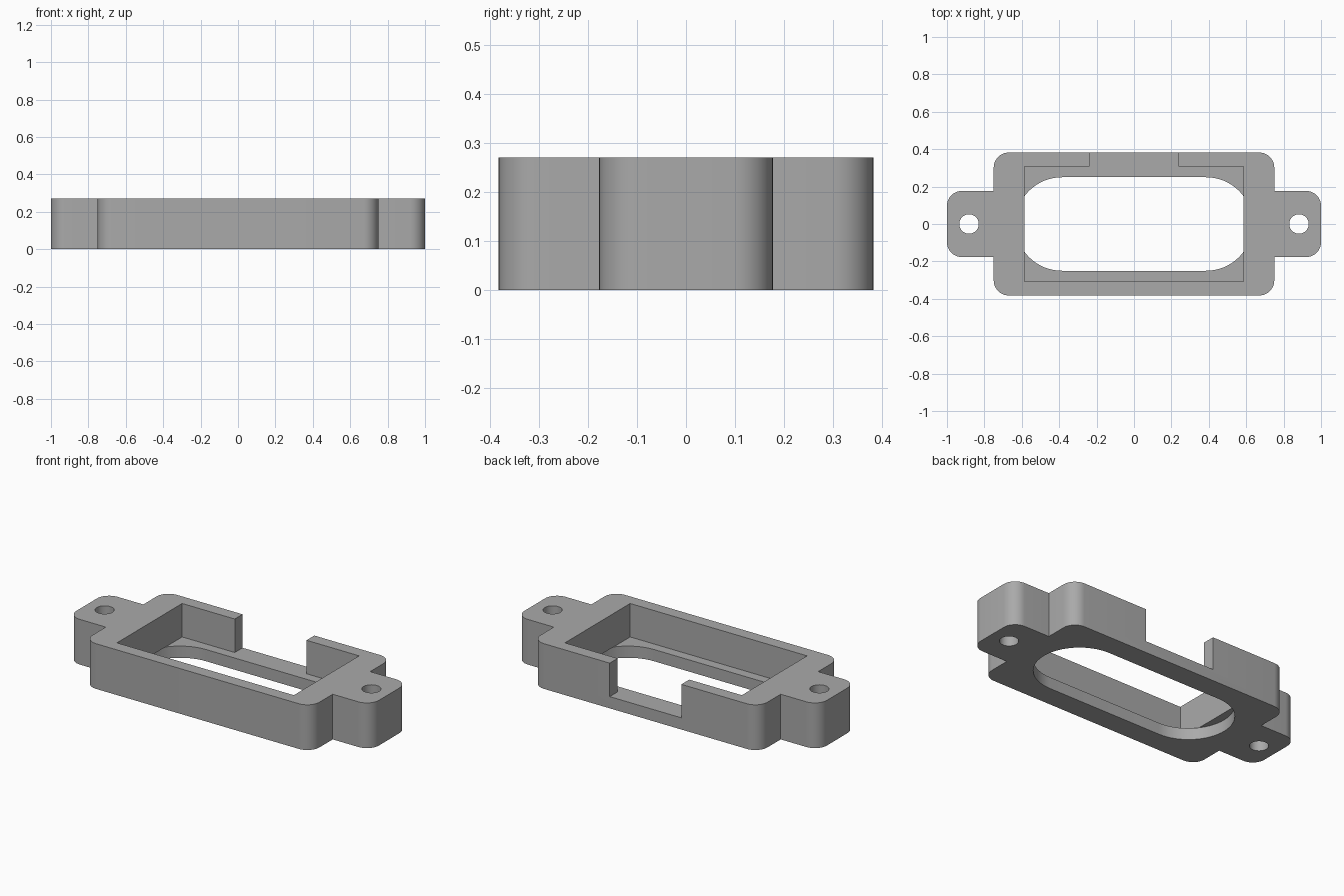
import bpy, bmesh, math
from mathutils import Vector

if "Cube" in bpy.data.objects:
    bpy.data.objects.remove(bpy.data.objects["Cube"], do_unlink=True)

HEIGHT, FLOOR = 0.27, 0.07
BODY_X, BODY_Y = 0.75, 0.382
TAB_X, TAB_Y = 1.0, 0.177
POCKET_X, POCKET_Y = 0.585, 0.308

grey = bpy.data.materials.new("grey plastic")
grey.use_nodes = True
colour = (0.40, 0.40, 0.40, 1)
grey.diffuse_color = colour
grey.node_tree.nodes["Principled BSDF"].inputs["Base Color"].default_value = colour


def rounded(corners, steps=10):
    """Outline from (x, y, radius) right-angled corners."""
    pts = []
    for i, (x, y, r) in enumerate(corners):
        p = Vector((x, y))
        if not r:
            pts.append(p)
            continue
        a = (Vector(corners[i - 1][:2]) - p).normalized()
        b = (Vector(corners[(i + 1) % len(corners)][:2]) - p).normalized()
        for k in range(steps + 1):
            t = k / steps * math.pi / 2
            pts.append(p + r * (a * (1 - math.sin(t)) + b * (1 - math.cos(t))))
    return pts


def prism(name, pts, z0, z1):
    """Extrude an outline from z0 to z1."""
    bm = bmesh.new()
    face = bm.faces.new([bm.verts.new((p[0], p[1], z0)) for p in pts])
    ext = bmesh.ops.extrude_face_region(bm, geom=[face])
    top = [v for v in ext["geom"] if isinstance(v, bmesh.types.BMVert)]
    bmesh.ops.translate(bm, verts=top, vec=(0, 0, z1 - z0))
    bmesh.ops.recalc_face_normals(bm, faces=bm.faces)
    mesh = bpy.data.meshes.new(name)
    bm.to_mesh(mesh)
    bm.free()
    mesh.materials.append(grey)
    obj = bpy.data.objects.new(name, mesh)
    bpy.context.collection.objects.link(obj)
    return obj


def rectangle(x0, x1, y0, y1):
    return [(x0, y0), (x1, y0), (x1, y1), (x0, y1)]


def arc(cx, r, start, end, steps=32):
    angles = [math.radians(start + (end - start) * k / steps) for k in range(steps + 1)]
    return [(cx + r * math.cos(a), r * math.sin(a)) for a in angles]


# Frame outline with a mounting tab at each end
R = 0.08
quarter = [(TAB_X, TAB_Y, R), (BODY_X, TAB_Y, 0), (BODY_X, BODY_Y, R)]
right_half = [(x, -y, r) for x, y, r in reversed(quarter)] + quarter
outline = right_half + [(-x, -y, r) for x, y, r in right_half]
frame = prism("connector_frame", rounded(outline), 0, HEIGHT)

# Pocket, rear notch, floor slot and screw holes
cutters = [
    prism("pocket_cutter", rectangle(-POCKET_X, POCKET_X, -POCKET_Y, POCKET_Y), FLOOR, 0.4),
    prism("notch_cutter", rectangle(-0.237, 0.237, 0.2, 0.5), FLOOR, 0.4),
    prism("slot_cutter", arc(0.385, 0.25, -90, 90) + arc(-0.385, 0.25, 90, 270), -0.1, FLOOR),
]
# The slot's upper part stays within the pocket, joining it cleanly
for side in (-1, 1):
    cutters.append(prism("screw_hole_cutter", arc(side * 0.882, 0.052, 0, 360, 40)[:-1], -0.1, 0.4))

bpy.context.view_layer.objects.active = frame
frame.select_set(True)
for cutter in cutters:
    mod = frame.modifiers.new("cut", "BOOLEAN")
    mod.operation = "DIFFERENCE"
    mod.solver = "EXACT"
    mod.object = cutter
    bpy.ops.object.modifier_apply(modifier=mod.name)
    bpy.data.objects.remove(cutter, do_unlink=True)

bpy.ops.object.shade_smooth_by_angle(angle=math.radians(30))
